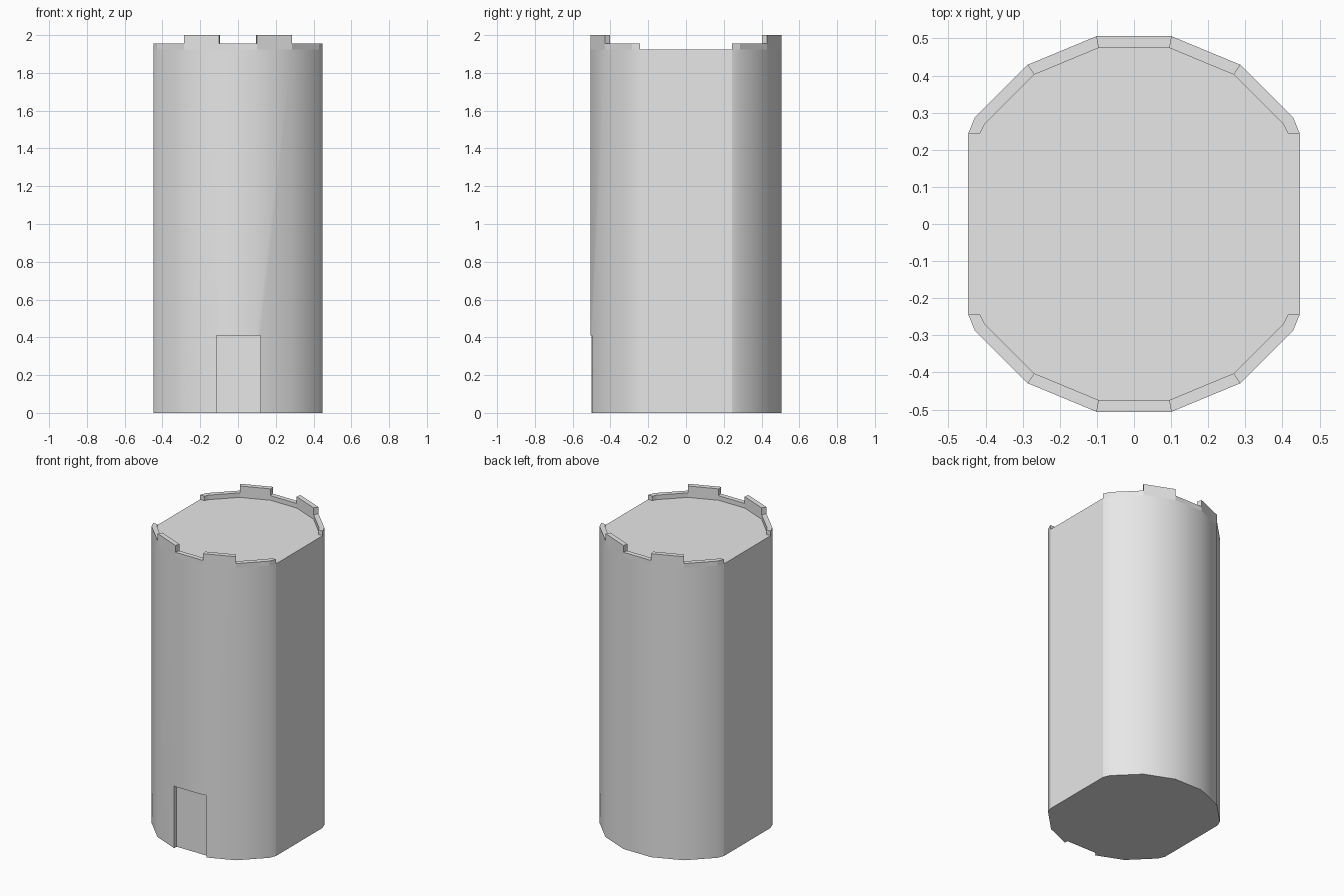
import bpy, bmesh
from math import sin, cos, pi, radians

if "Cube" in bpy.data.objects:
    bpy.data.objects.remove(bpy.data.objects["Cube"], do_unlink=True)

SIDE = 0.447      # half width between the flat sides
OUTER = 0.516     # radius of the sixteen-sided wall
THICK = 0.032     # parapet thickness
FLOOR, LOW, HIGH = 1.925, 1.955, 2.0

stone = bpy.data.materials.new("grey stone")
stone.use_nodes = True
stone.diffuse_color = (0.8, 0.8, 0.8, 1)
stone.node_tree.nodes["Principled BSDF"].inputs["Base Color"].default_value = (0.8, 0.8, 0.8, 1)


def arc(radius, side):
    """Back arc of a sixteen-sided ring, cut off at the flat sides, from +x to -x."""
    pts = [(radius * cos(a), radius * sin(a))
           for a in (pi / 16 * k for k in (3, 5, 7, 9, 11, 13))]
    (x, y), nxt = pts[0], (radius * cos(pi / 16), radius * sin(pi / 16))
    t = (side - x) / (nxt[0] - x)
    end_y = y + t * (nxt[1] - y)
    return [(side, end_y)] + pts + [(-side, end_y)]


def prism(bm, outline, z0, z1):
    """Closed upright prism over a counter-clockwise outline."""
    low = [bm.verts.new((x, y, z0)) for x, y in outline]
    high = [bm.verts.new((x, y, z1)) for x, y in outline]
    bm.faces.new(low[::-1])
    bm.faces.new(high)
    for i in range(len(low)):
        j = (i + 1) % len(low)
        bm.faces.new((low[i], low[j], high[j], high[i]))


def make_object(name, bm):
    bmesh.ops.recalc_face_normals(bm, faces=bm.faces)
    mesh = bpy.data.meshes.new(name)
    bm.to_mesh(mesh)
    bm.free()
    mesh.materials.append(stone)
    obj = bpy.data.objects.new(name, mesh)
    bpy.context.collection.objects.link(obj)
    return obj


def select_only(obj):
    bpy.ops.object.select_all(action='DESELECT')
    obj.select_set(True)
    bpy.context.view_layer.objects.active = obj


def smooth(obj):
    select_only(obj)
    bpy.ops.object.shade_smooth_by_angle(angle=radians(30))
    # Crisp corners where the round wall meets the flat sides
    verts = obj.data.vertices
    for edge in obj.data.edges:
        if all(abs(abs(verts[v].co.x) - SIDE) < 1e-4 for v in edge.vertices):
            edge.use_edge_sharp = True


outer = arc(OUTER, SIDE)
inner = arc(OUTER - THICK, SIDE - THICK)
inner[0] = (inner[0][0], outer[0][1])
inner[-1] = (inner[-1][0], outer[-1][1])

# Tower body
bm = bmesh.new()
prism(bm, outer + [(-x, -y) for x, y in outer], 0, FLOOR)
body = make_object("tower_body", bm)

# Shallow doorway cut into the front
bm = bmesh.new()
prism(bm, [(-0.115, -0.6), (0.12, -0.6), (0.12, -0.476), (-0.115, -0.476)], -0.1, 0.41)
cutter = make_object("doorway_cutter", bm)
cutter.hide_render = True
cut = body.modifiers.new("doorway", 'BOOLEAN')
cut.operation, cut.solver, cut.object = 'DIFFERENCE', 'EXACT', cutter
select_only(body)
bpy.ops.object.modifier_apply(modifier=cut.name)
bpy.data.objects.remove(cutter, do_unlink=True)
smooth(body)

# Parapets with raised merlons, front and back
for name, s in (("back_parapet", 1), ("front_parapet", -1)):
    bm = bmesh.new()
    for i in range(len(outer) - 1):
        quad = [outer[i], outer[i + 1], inner[i + 1], inner[i]]
        top = HIGH if i in (2, 4) else LOW
        prism(bm, [(s * x, s * y) for x, y in quad], FLOOR, top)
    smooth(make_object(name, bm))
